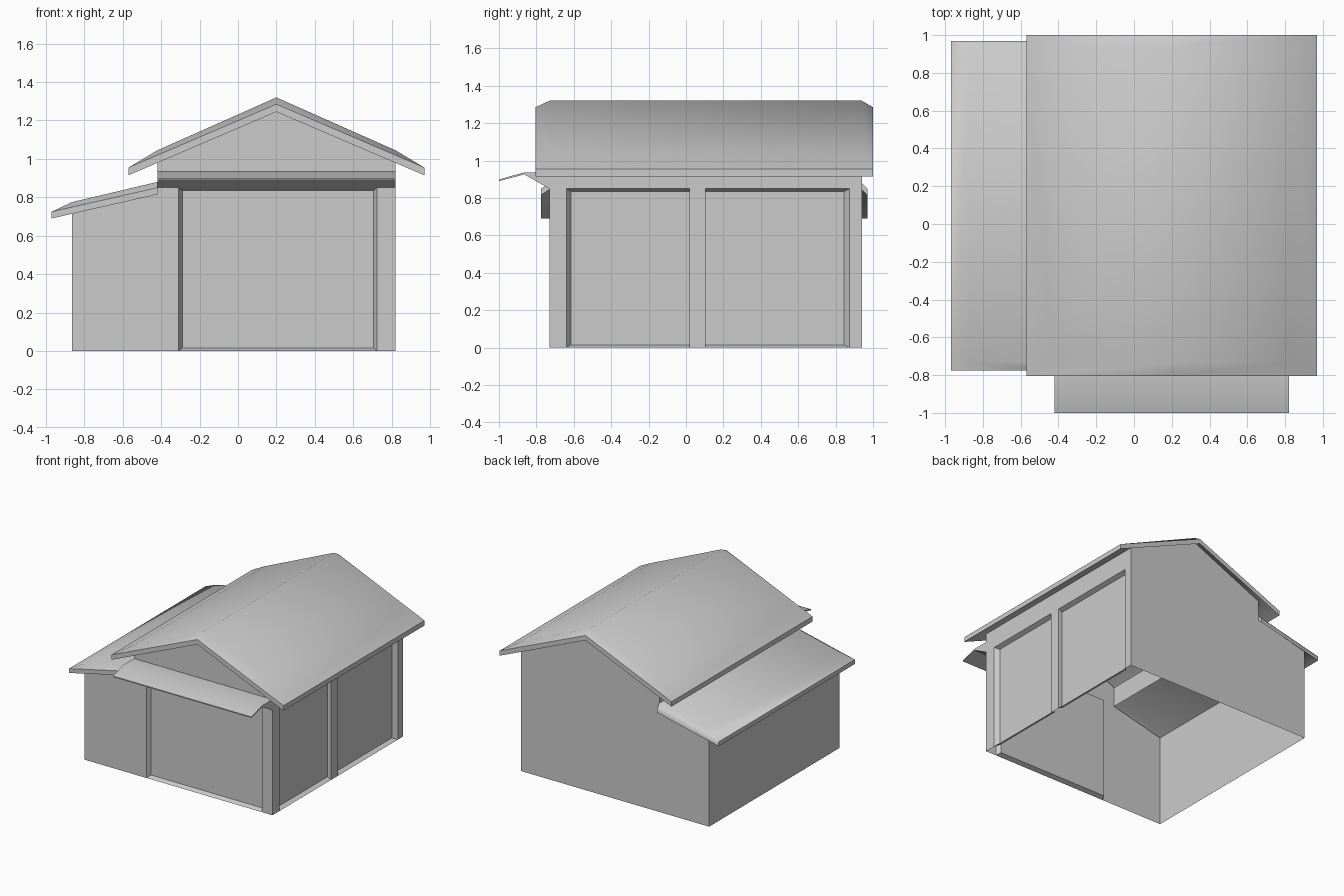
import bpy, bmesh
from math import radians

if "Cube" in bpy.data.objects:
    bpy.data.objects.remove(bpy.data.objects["Cube"])

XL, XM, XR, RIDGE = -0.865, -0.42, 0.82, 0.2   # wall lines and ridge in x
YF, YB = -0.73, 0.94                           # front and back walls
DEPTH = 0.035                                  # panel recess


def make(name, faces, smooth=None):
    """Build one object from a list of faces given as point lists."""
    bm = bmesh.new()
    for f in faces:
        bm.faces.new([bm.verts.new(p) for p in f])
    bmesh.ops.remove_doubles(bm, verts=bm.verts, dist=0.0005)
    bmesh.ops.recalc_face_normals(bm, faces=bm.faces)
    me = bpy.data.meshes.new(name)
    bm.to_mesh(me)
    bm.free()
    ob = bpy.data.objects.new(name, me)
    bpy.context.collection.objects.link(ob)
    if smooth:
        bpy.ops.object.select_all(action='DESELECT')
        ob.select_set(True)
        bpy.context.view_layer.objects.active = ob
        bpy.ops.object.shade_smooth_by_angle(angle=radians(smooth))
    return ob


def recess(place, a, b, ia, ib):
    """Recessed panel with splayed reveals; place(u, z, depth) gives a point."""
    out = [place(u, z, 0) for u, z in ((a, 0), (b, 0), (b, .85), (a, .85))]
    inn = [place(u, z, DEPTH) for u, z in
           ((a + ia, .015), (b - ib, .015), (b - ib, .835), (a + ia, .835))]
    sides = [[out[i], out[(i + 1) % 4], inn[(i + 1) % 4], inn[i]] for i in range(4)]
    return sides + [inn]


def front(u, z, d):
    return (u, YF + d, z)


def right(u, z, d):
    return (XR - d, u, z)


# Walls: one open shell with recessed front and side panels
top = [(XR, 1.005), (RIDGE, 1.28), (XM, 1.005), (XM, .845), (XL, .74)]
openings = [(-.64, .02, .025, 0), (.105, .875, 0, .03)]
front_outline = [(XL, 0), (-.31, 0), (-.31, .85), (.725, .85), (.725, 0), (XR, 0)] + top
right_outline = [(YF, 0)]
for a, b, _, _ in openings:
    right_outline += [(a, 0), (a, .85), (b, .85), (b, 0)]
right_outline += [(YB, 0), (YB, 1.005), (YF, 1.005)]

walls = [[front(x, z, 0) for x, z in front_outline],
         [(x, YB, z) for x, z in [(XL, 0), (XR, 0)] + top],
         [right(y, z, 0) for y, z in right_outline],
         [(XL, YF, 0), (XL, YF, .74), (XL, YB, .74), (XL, YB, 0)],
         [(XM, YF, .845), (XM, YF, 1.005), (XM, YB, 1.005), (XM, YB, .845)]]
walls += recess(front, -.31, .725, .02, .02)
for o in openings:
    walls += recess(right, *o)
make("walls", walls)


def eave_roof(name, outer, inner, thick, caps, closed):
    """Roof sheet with flared eaves, fascia and soffit around its edge loop."""
    def low(p):
        return (p[0], p[1], p[2] - thick)
    n = len(outer)
    faces = [[inner[i] for i in c] for c in caps]
    for i in range(n if closed else n - 1):
        j = (i + 1) % n
        faces += [[outer[i], outer[j], inner[j], inner[i]],
                  [outer[i], outer[j], low(outer[j]), low(outer[i])],
                  [low(outer[i]), low(outer[j]), low(inner[j]), low(inner[i])]]
    if not closed:
        for i in (0, n - 1):
            faces.append([outer[i], inner[i], low(inner[i]), low(outer[i])])
    make(name, faces, 52)


# Main gable roof
def gable_loop(x0, x1, y0, y1, zr, ze):
    return [(x0, y0, ze), (RIDGE, y0, zr), (x1, y0, ze),
            (x1, y1, ze), (RIDGE, y1, zr), (x0, y1, ze)]


eave_roof("main_roof", gable_loop(-.57, .97, -.805, 1.0, 1.285, .955),
          gable_loop(XM, XR, YF, YB, 1.32, 1.045), .04,
          [(0, 1, 4, 5), (1, 2, 3, 4)], True)


# Lean-to side roof
def shed_loop(x0, y0, y1, zt, ze):
    return [(XM, y0, zt), (x0, y0, ze), (x0, y1, ze), (XM, y1, zt)]


eave_roof("side_roof", shed_loop(-.97, -.775, .97, .85, .725),
          shed_loop(XL, YF, YB, .88, .775), .035, [(0, 1, 2, 3)], False)

# Front canopy: thin bent sheet under the gable
profile = [(-1, .899), (-.865, .937), (YF, .937), (YF, .85), (-.865, .926), (-1, .89)]
canopy = [[(x, y, z) for y, z in profile] for x in (XM, XR)]
for i in range(len(profile)):
    (y0, z0), (y1, z1) = profile[i - 1], profile[i]
    canopy.append([(XM, y0, z0), (XR, y0, z0), (XR, y1, z1), (XM, y1, z1)])
make("front_canopy", canopy, 30)
